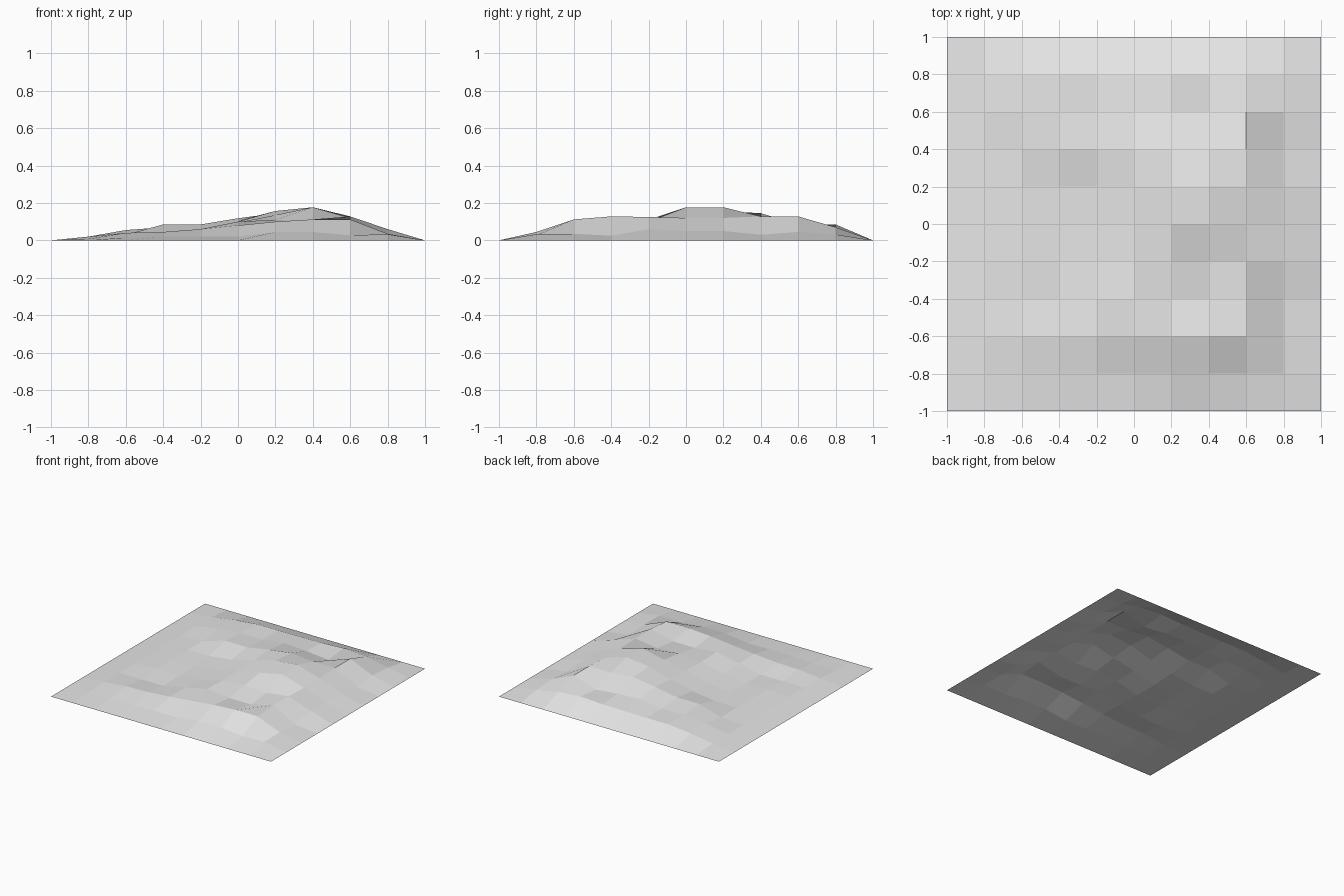
import bpy
import bmesh

# Remove the default object
default_cube = bpy.data.objects.get("Cube")
if default_cube:
    bpy.data.objects.remove(default_cube, do_unlink=True)

# Inner hill heights in thousandths, rows running front to back
HILL_ROWS = (
    (8, 15, 20, 20, 20, 45, 45, 27, 33),
    (20, 40, 45, 60, 80, 100, 112, 112, 35),
    (20, 20, 20, 60, 100, 80, 80, 128, 25),
    (20, 30, 25, 50, 95, 110, 100, 125, 60),
    (20, 30, 30, 50, 100, 135, 177, 120, 50),
    (20, 30, 35, 60, 105, 157, 177, 120, 50),
    (20, 30, 85, 85, 118, 145, 127, 128, 30),
    (20, 55, 70, 70, 95, 85, 65, 128, 45),
    (20, 50, 70, 70, 72, 75, 85, 70, 32),
)
CELLS = len(HILL_ROWS) + 1


def make_material(name, colour):
    """Plain single-colour material."""
    material = bpy.data.materials.new(name)
    material.use_nodes = True
    material.diffuse_color = colour
    shader = material.node_tree.nodes["Principled BSDF"]
    shader.inputs["Base Color"].default_value = colour
    return material


def ground_height(column, row):
    """The outer rim lies flat, everything inside follows the hills."""
    if column in (0, CELLS) or row in (0, CELLS):
        return 0.0
    return HILL_ROWS[row - 1][column - 1] / 1000


# Terrain sheet: an even grid raised into low hills
bm = bmesh.new()
bmesh.ops.create_grid(bm, x_segments=CELLS, y_segments=CELLS, size=1)
for vert in bm.verts:
    column = round((vert.co.x + 1) * CELLS / 2)
    row = round((vert.co.y + 1) * CELLS / 2)
    vert.co.z = ground_height(column, row)
for face in bm.faces:
    face.smooth = False

mesh = bpy.data.meshes.new("terrain")
bm.to_mesh(mesh)
bm.free()
mesh.materials.append(make_material("light grey", (0.8, 0.8, 0.8, 1)))
terrain = bpy.data.objects.new("terrain", mesh)
bpy.context.collection.objects.link(terrain)
